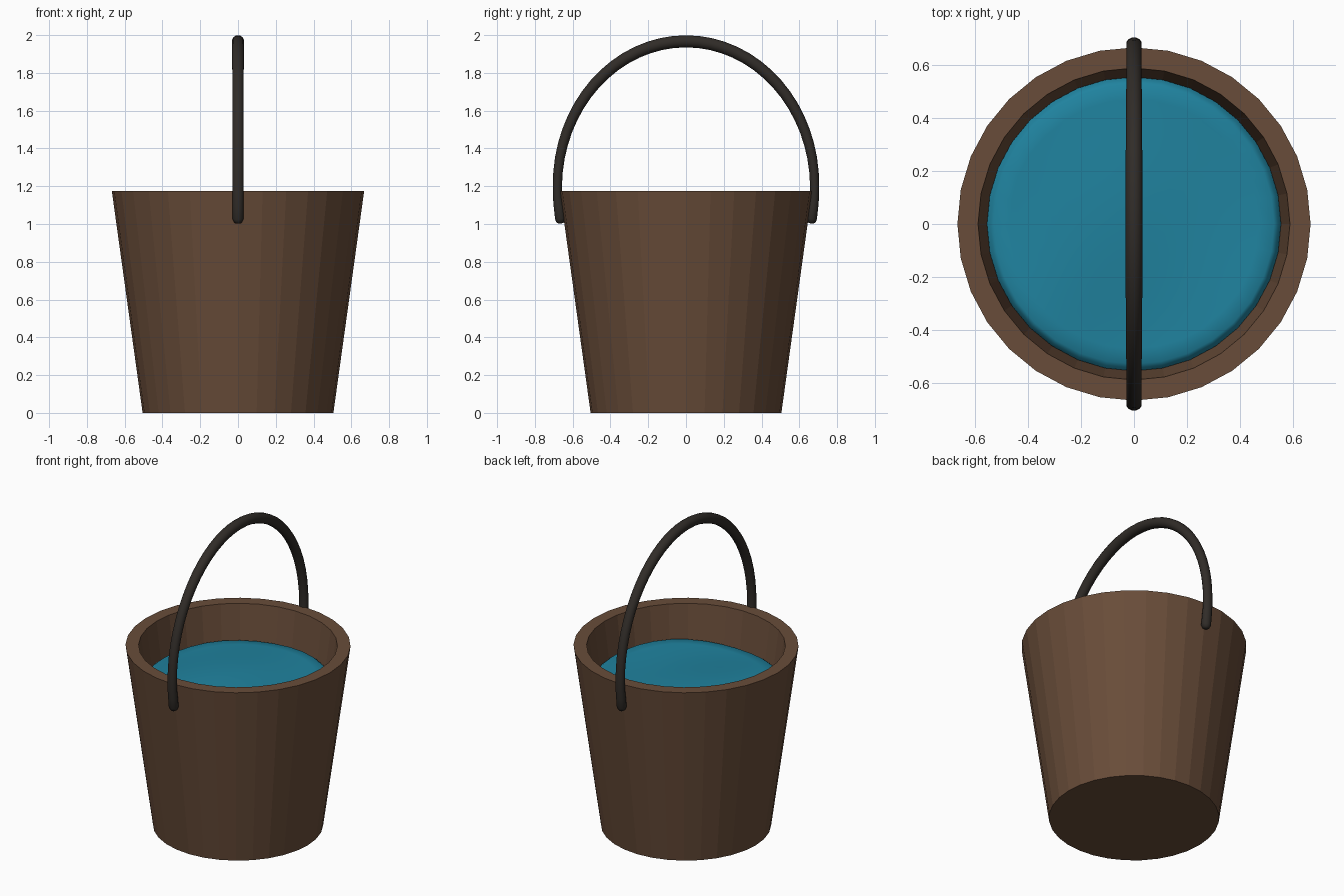
import bpy, bmesh, math
from mathutils import Vector

if "Cube" in bpy.data.objects:
    bpy.data.objects.remove(bpy.data.objects["Cube"])


def finish(bm, name, color, smooth_angle=None):
    bmesh.ops.recalc_face_normals(bm, faces=bm.faces)
    mesh = bpy.data.meshes.new(name)
    bm.to_mesh(mesh)
    bm.free()
    obj = bpy.data.objects.new(name, mesh)
    bpy.context.collection.objects.link(obj)
    mat = bpy.data.materials.new(name + "_colour")
    mat.diffuse_color = (*color, 1)
    mat.use_nodes = True
    mat.node_tree.nodes["Principled BSDF"].inputs["Base Color"].default_value = mat.diffuse_color
    mesh.materials.append(mat)
    if smooth_angle:
        bpy.context.view_layer.objects.active = obj
        obj.select_set(True)
        bpy.ops.object.shade_smooth_by_angle(angle=math.radians(smooth_angle))
        obj.select_set(False)
    return obj


def skin(bm, rings):
    """Bridge consecutive closed rings of points and cap both ends."""
    loops = [[bm.verts.new(p) for p in r] for r in rings]
    n = len(loops[0])
    for a, b in zip(loops, loops[1:]):
        for i in range(n):
            j = (i + 1) % n
            bm.faces.new((a[i], a[j], b[j], b[i]))
    bm.faces.new(loops[0])
    bm.faces.new(loops[-1])


def circle(r, z, n=32):
    """Horizontal ring; z may be a number or a function of x and y."""
    pts = []
    for i in range(n):
        t = 2 * math.pi * i / n
        x, y = r * math.cos(t), r * math.sin(t)
        pts.append((x, y, z(x, y) if callable(z) else z))
    return pts


# Bucket: tapered 32-sided shell with a thick rim and an inner floor
bm = bmesh.new()
skin(bm, [circle(r, z) for r, z in
          [(0.505, 0), (0.668, 1.175), (0.59, 1.175), (0.445, 0.09)]])
finish(bm, "bucket", (0.14, 0.073, 0.041))


# Water: gently rippled surface whose rim rolls down against the wall
def ripple(x, y):
    return 0.965 + 0.008 * math.sin(5 * x + 1.5) * math.cos(6 * y) - 0.006 * math.sin(7 * x - 4 * y)


bm = bmesh.new()
rings = [circle(0.55, lambda x, y: ripple(x, y) - 0.035),
         circle(0.545, lambda x, y: ripple(x, y) - 0.012)]
rings += [circle(0.53 * k / 9, ripple) for k in range(9, 0, -1)]
rings[0] = circle(0.556, 0.93)
skin(bm, rings)
finish(bm, "water", (0.014, 0.225, 0.345), 60)

# Handle: round bar arched over the bucket, with rounded ends on the outer wall
half = [(0.663, 1.003, 0.012), (0.664, 1.01, 0.022), (0.665, 1.027, 0.029),
        (0.673, 1.09, 0.028), (0.679, 1.14, 0.026)]
arch = []
for i in range(33):
    t = math.pi * i / 32
    arch.append((0.681 * math.cos(t), 1.2 + 0.767 * math.sin(t), 0.025 + 0.008 * math.sin(t)))
path = half + arch + [(-y, z, r) for y, z, r in reversed(half)]
bm = bmesh.new()
rings = []
for i, (y, z, r) in enumerate(path):
    a, b = path[max(i - 1, 0)], path[min(i + 1, len(path) - 1)]
    tangent = Vector((0, b[0] - a[0], b[1] - a[1])).normalized()
    side = Vector((1, 0, 0))
    normal = tangent.cross(side)
    width = max(r, 0.03) if 2 <= i <= len(path) - 3 else r
    ring = []
    for k in range(12):
        t = 2 * math.pi * (k + 0.5) / 12
        ring.append(Vector((0, y, z)) + side * width * math.cos(t) + normal * r * math.sin(t))
    rings.append(ring)
skin(bm, rings)
finish(bm, "handle", (0.03, 0.025, 0.021), 50)
